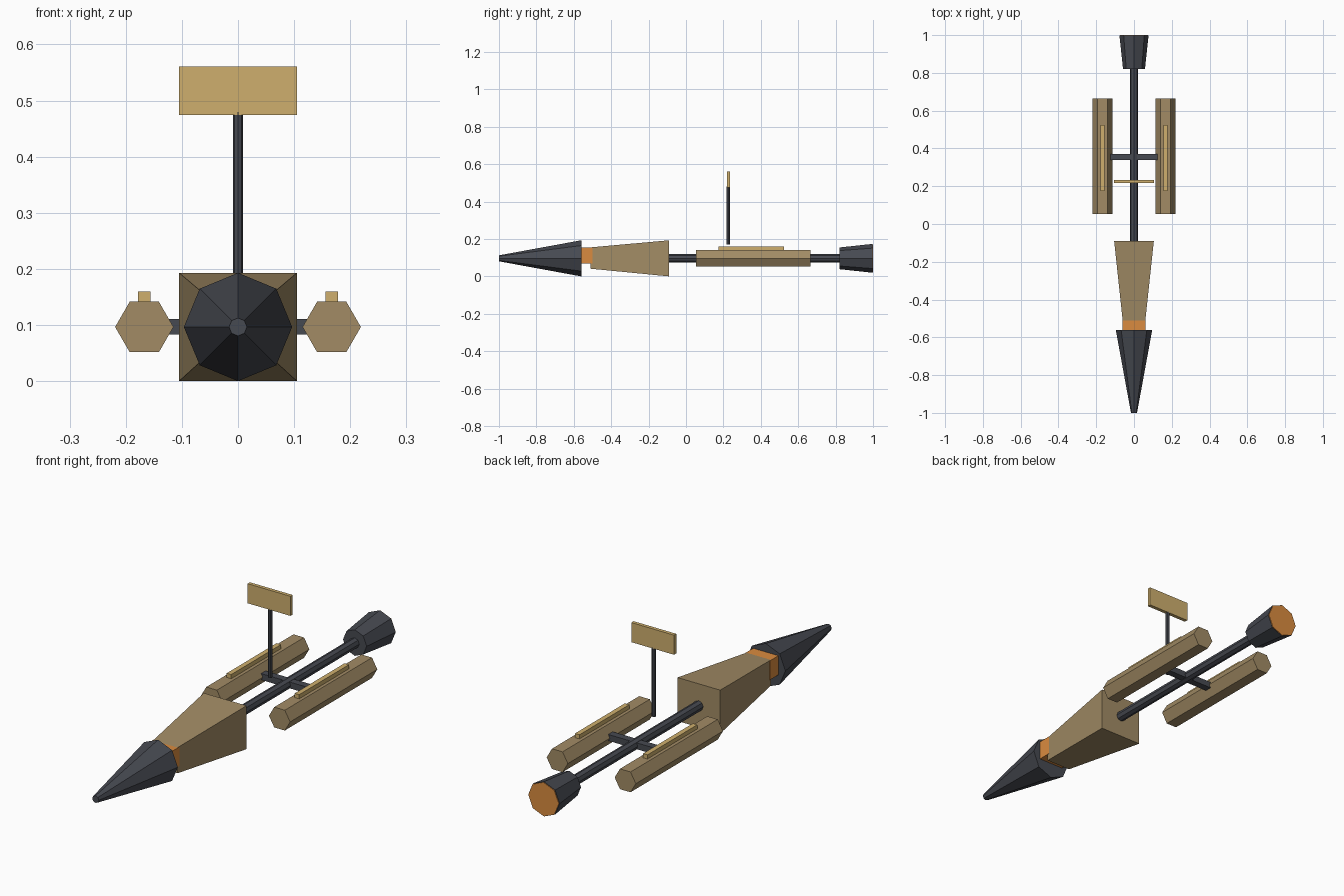
import bpy, bmesh
from math import cos, sin, tau
from mathutils import Vector

if "Cube" in bpy.data.objects:
    bpy.data.objects.remove(bpy.data.objects["Cube"])

ZC = 0.0965  # height of the long axis


def mat(name, r, g, b):
    m = bpy.data.materials.new(name)
    m.diffuse_color = (r, g, b, 1)
    m.use_nodes = True
    m.node_tree.nodes["Principled BSDF"].inputs["Base Color"].default_value = m.diffuse_color
    return m


DARK = mat("dark_metal", 0.062, 0.067, 0.082)
TAN = mat("tan_shell", 0.36, 0.26, 0.13)
GOLD = mat("pale_gold", 0.62, 0.43, 0.155)
ORANGE = mat("orange", 0.70, 0.26, 0.05)


def loft(name, ring_a, ring_b, material):
    """Closed solid between two matching rings of points."""
    bm = bmesh.new()
    a = [bm.verts.new(p) for p in ring_a]
    b = [bm.verts.new(p) for p in ring_b]
    n = len(a)
    bm.faces.new(a)
    bm.faces.new(b)
    for i in range(n):
        j = (i + 1) % n
        bm.faces.new((a[i], a[j], b[j], b[i]))
    bmesh.ops.recalc_face_normals(bm, faces=bm.faces)
    me = bpy.data.meshes.new(name)
    bm.to_mesh(me)
    bm.free()
    me.materials.append(material)
    ob = bpy.data.objects.new(name, me)
    bpy.context.collection.objects.link(ob)
    return ob


def ring(y, r, n, x=0):
    return [Vector((x + r * cos(tau * i / n), y, ZC + r * sin(tau * i / n))) for i in range(n)]


def rect(y, hx, z0, z1, x=0):
    return [Vector(p) for p in ((x - hx, y, z0), (x + hx, y, z0), (x + hx, y, z1), (x - hx, y, z1))]


def taper(name, y0, r0, y1, r1, n, material, x=0):
    return loft(name, ring(y0, r0, n, x), ring(y1, r1, n, x), material)


def box(name, y0, y1, hx, z0, z1, material, x=0):
    return loft(name, rect(y0, hx, z0, z1, x), rect(y1, hx, z0, z1, x), material)


# nose, orange collar and tapered square body
taper("nose_cone", -1, 0.016, -0.56, 0.0965, 8, DARK)
box("collar", -0.56, -0.50, 0.062, 0.07, 0.155, ORANGE)
loft("body", rect(-0.51, 0.06, 0.041, 0.155), rect(-0.09, 0.105, 0, 0.193), TAN)

# spine rod, tail nozzle and its glowing end
taper("spine", -0.1, 0.022, 0.83, 0.022, 8, DARK)
taper("nozzle", 0.82, 0.058, 0.997, 0.077, 8, DARK)
taper("nozzle_glow", 0.99, 0.075, 1.0, 0.075, 8, ORANGE)

# side pods with top rails, joined by a crossbar
box("crossbar", 0.338, 0.37, 0.125, 0.083, 0.111, DARK)
for side, x in (("left", -0.167), ("right", 0.167)):
    taper(side + "_pod", 0.053, 0.052, 0.665, 0.052, 6, TAN, x)
    box(side + "_rail", 0.175, 0.525, 0.011, 0.135, 0.16, GOLD, x)

# upright mast with a flat panel
mast_y = 0.226
post = [Vector((0.0085 * cos(tau * i / 8), mast_y + 0.0085 * sin(tau * i / 8), 0)) for i in range(8)]
loft("mast", [p + Vector((0, 0, 0.17)) for p in post], [p + Vector((0, 0, 0.48)) for p in post], DARK)
box("panel", mast_y - 0.008, mast_y + 0.008, 0.105, 0.474, 0.561, GOLD)
